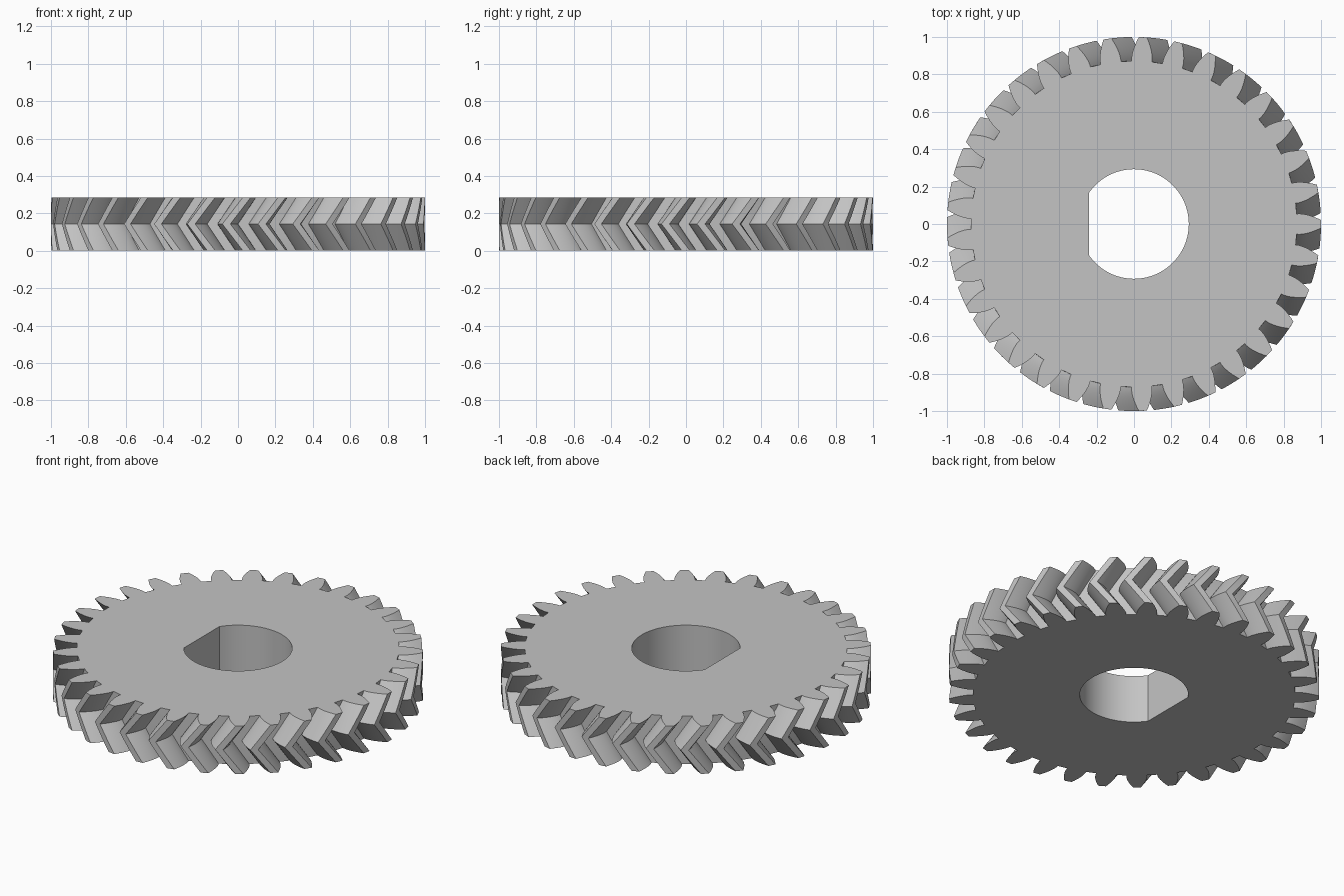
import bpy
import bmesh
from math import pi, sin, cos, tan, acos, sqrt, radians

cube = bpy.data.objects.get("Cube")
if cube:
    bpy.data.objects.remove(cube, do_unlink=True)

# Gear proportions
TEETH = 33
HEIGHT = 0.286
TIP_R = 1.0
MODULE = 2 * TIP_R / (TEETH + 2)
PITCH_R = MODULE * TEETH / 2
ROOT_R = PITCH_R - 1.25 * MODULE
PRESSURE = radians(20)
BASE_R = PITCH_R * cos(PRESSURE)
TWIST = radians(6.3)
SLICES = 10
BORE_R = 0.293
FLAT_X = -0.24


def inv(a):
    return tan(a) - a


def half_angle(r):
    """Half the angular thickness of an involute tooth at radius r."""
    a = acos(min(1, BASE_R / r))
    return pi / (2 * TEETH) + inv(PRESSURE) - inv(a)


def gear_profile():
    """Polar outline of all teeth, counter-clockwise."""
    steps = 6
    radii = [ROOT_R] + [BASE_R + (TIP_R - BASE_R) * i / steps for i in range(steps + 1)]
    flank = [(r, half_angle(r)) for r in radii]
    tooth = [(r, -a) for r, a in flank] + [(r, a) for r, a in reversed(flank)]
    return [(r, a + 2 * pi * k / TEETH) for k in range(TEETH) for r, a in tooth]


def bore_profile():
    """Round hole with one flat side."""
    limit = acos(FLAT_X / BORE_R)
    n = 64
    return [(BORE_R, -limit + 2 * limit * i / n) for i in range(n + 1)]


def ring(bm, profile, z, turn=0.0):
    return [bm.verts.new((r * cos(a + turn), r * sin(a + turn), z)) for r, a in profile]


def wall(bm, low, high):
    n = len(low)
    for i in range(n):
        j = (i + 1) % n
        bm.faces.new((low[i], low[j], high[j], high[i]))


def loop_edges(bm, loop):
    return [bm.edges.get((v, loop[i - 1])) for i, v in enumerate(loop)]


bm = bmesh.new()

# Herringbone teeth: the twist grows to mid height and returns
teeth = gear_profile()
rings = []
for s in range(SLICES + 1):
    t = s / SLICES
    rings.append(ring(bm, teeth, HEIGHT * t, -TWIST * (1 - abs(2 * t - 1))))
for low, high in zip(rings, rings[1:]):
    wall(bm, low, high)

# Bore wall
bore = [ring(bm, bore_profile(), z) for z in (0, HEIGHT)]
wall(bm, bore[0], bore[1])

# Flat end faces between the teeth and the bore
for outer, inner, up in ((rings[0], bore[0], -1), (rings[-1], bore[1], 1)):
    bmesh.ops.triangle_fill(bm, use_beauty=True, normal=(0, 0, up),
                            edges=loop_edges(bm, outer) + loop_edges(bm, inner))
bmesh.ops.recalc_face_normals(bm, faces=bm.faces)

mesh = bpy.data.meshes.new("herringbone_gear")
bm.to_mesh(mesh)
bm.free()
gear = bpy.data.objects.new("herringbone_gear", mesh)
bpy.context.collection.objects.link(gear)

# Plain grey
grey = bpy.data.materials.new("light_grey")
grey.use_nodes = True
colour = (0.55, 0.55, 0.55, 1)
grey.diffuse_color = colour
grey.node_tree.nodes["Principled BSDF"].inputs["Base Color"].default_value = colour
mesh.materials.append(grey)

bpy.ops.object.select_all(action='DESELECT')
gear.select_set(True)
bpy.context.view_layer.objects.active = gear
bpy.ops.object.shade_smooth_by_angle(angle=radians(25))
